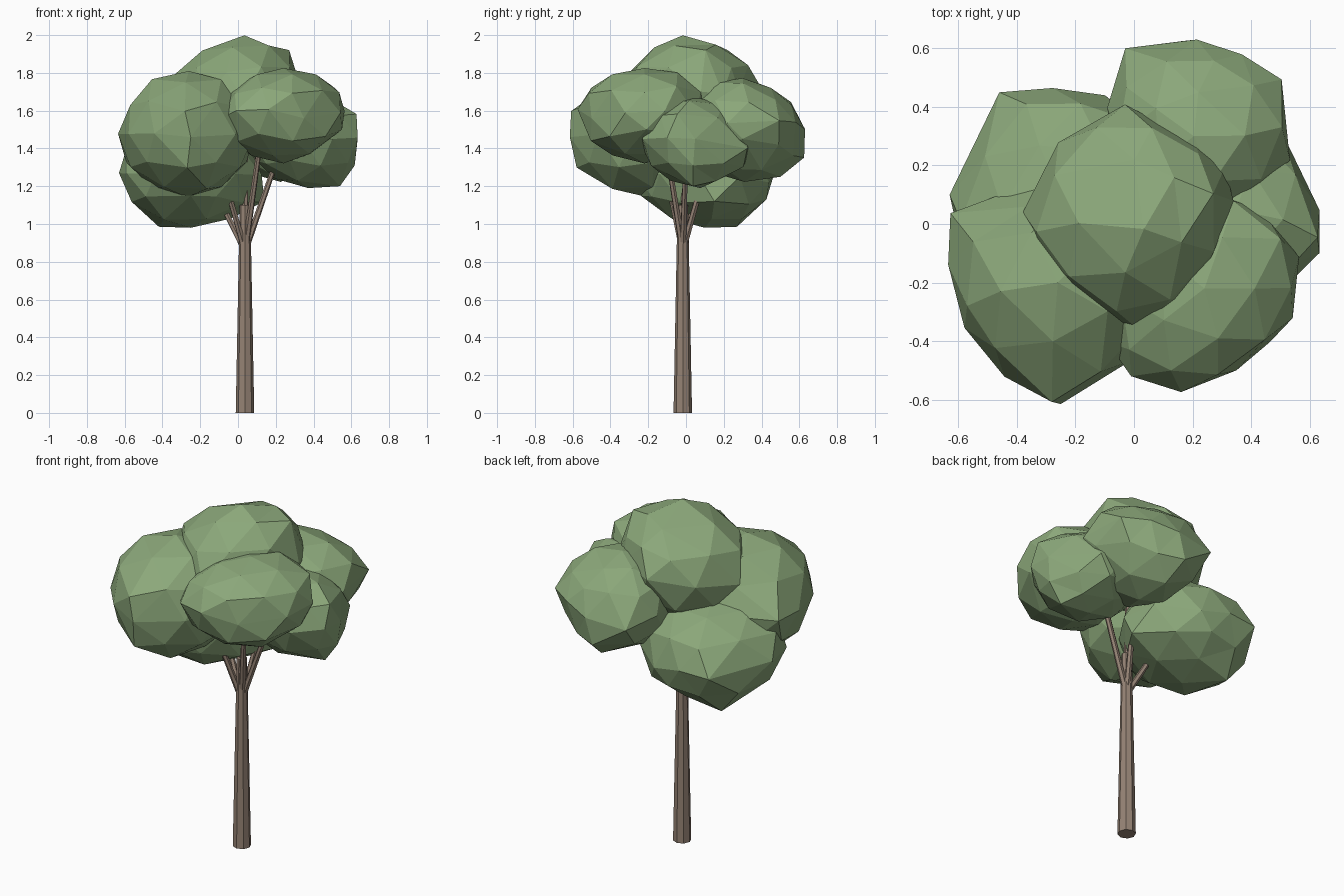
import bpy, bmesh, math, random
from mathutils import Vector, Matrix

random.seed(4)


def material(name, rgb):
    m = bpy.data.materials.new(name)
    m.diffuse_color = (*rgb, 1)
    return m


LEAF = material("leaf green", (0.26, 0.39, 0.195))
BARK = material("bark brown", (0.3, 0.225, 0.175))


def finish(name, bm, mat):
    me = bpy.data.meshes.new(name)
    bm.to_mesh(me)
    bm.free()
    me.materials.append(mat)
    bpy.context.collection.objects.link(bpy.data.objects.new(name, me))


def clump(name, centre, radii, yaw=0, corners=()):
    """Faceted, uneven ellipsoid with some corners moved to given points."""
    bm = bmesh.new()
    bmesh.ops.create_icosphere(bm, subdivisions=2, radius=1)
    turn = Matrix.Rotation(math.radians(yaw), 3, 'Z')
    for v in bm.verts:
        p = v.co * random.uniform(0.98, 1.03)
        v.co = Vector(centre) + turn @ Vector([a * r for a, r in zip(p, radii)])
    for c in corners:
        c = Vector(c)
        near = min(bm.verts, key=lambda v: (v.co - c).length).co.copy()
        for v in bm.verts:
            v.co += (c - near) * math.exp(-((v.co - near).length / 0.15) ** 2)
    finish(name, bm, LEAF)


def limb(name, p, q, r1, r2, sides):
    """Tapered straight stick between two points."""
    p, q = Vector(p), Vector(q)
    bm = bmesh.new()
    bmesh.ops.create_cone(bm, cap_ends=True, segments=sides, radius1=r1,
                          radius2=r2, depth=(q - p).length)
    rot = (q - p).to_track_quat('Z', 'Y')
    for v in bm.verts:
        v.co = rot @ v.co + (p + q) / 2
    finish(name, bm, BARK)


# Foliage clumps
clump("foliage_top", (-0.01, 0.03, 1.67), (0.345, 0.36, 0.3), 45,
      [(0.03, -0.02, 2.0), (0.27, 0.1, 1.92), (-0.2, 0.0, 1.92),
       (0.0, 0.22, 1.92), (0.03, -0.37, 1.66), (-0.38, 0.04, 1.63),
       (-0.04, 0.42, 1.7), (0.34, 0.08, 1.7), (0.21, 0.28, 1.7),
       (0.2, -0.25, 1.68)])
clump("foliage_front_left", (-0.27, -0.2, 1.475), (0.34, 0.38, 0.33), 45,
      [(-0.25, -0.6, 1.6), (-0.25, -0.575, 1.3), (-0.635, 0.04, 1.48),
       (-0.57, -0.28, 1.63), (-0.36, 0.06, 1.62), (-0.26, -0.2, 1.81),
       (-0.44, -0.52, 1.48), (-0.25, -0.615, 1.46)])
clump("foliage_front_right", (0.24, -0.22, 1.575), (0.32, 0.34, 0.255), 0,
      [(0.55, -0.21, 1.5), (0.5, -0.05, 1.73), (-0.075, -0.4, 1.55),
       (0.18, -0.57, 1.6), (-0.01, -0.52, 1.6), (0.35, -0.5, 1.56)])
clump("foliage_right", (0.35, 0.05, 1.44), (0.29, 0.29, 0.23), 0,
      [(0.54, 0.04, 1.2), (0.5, 0.33, 1.4), (0.63, -0.03, 1.58),
       (0.635, 0.05, 1.45), (0.5, -0.23, 1.45)])
clump("foliage_back_right", (0.22, 0.3, 1.51), (0.315, 0.3, 0.275), 0,
      [(0.52, 0.49, 1.53), (0.18, 0.61, 1.36), (-0.03, 0.6, 1.48),
       (0.37, 0.58, 1.54), (0.22, 0.45, 1.72), (0.52, 0.3, 1.45),
       (0.2, 0.5, 1.25)])
clump("foliage_back_left", (-0.25, 0.1, 1.265), (0.4, 0.335, 0.28), 45,
      [(-0.42, 0.27, 0.985), (-0.25, 0.1, 0.98), (-0.46, 0.45, 1.25),
       (-0.63, 0.1, 1.27), (-0.1, 0.44, 1.22), (0.14, 0.15, 1.12),
       (-0.25, -0.24, 1.15)])

# Trunk and branches
limb("trunk", (0.037, -0.017, 0), (0.037, -0.017, 1.1), 0.049, 0.028, 8)
tips = [(0.22, 0.0, 1.38), (0.12, -0.11, 1.45), (-0.12, 0.06, 1.17),
        (-0.09, -0.11, 1.3), (0.1, 0.13, 1.38), (0.04, 0.0, 1.6)]
for i, t in enumerate(tips):
    limb(f"branch_{i + 1}", (0.037, -0.017, 0.86), t, 0.018, 0.013, 6)
